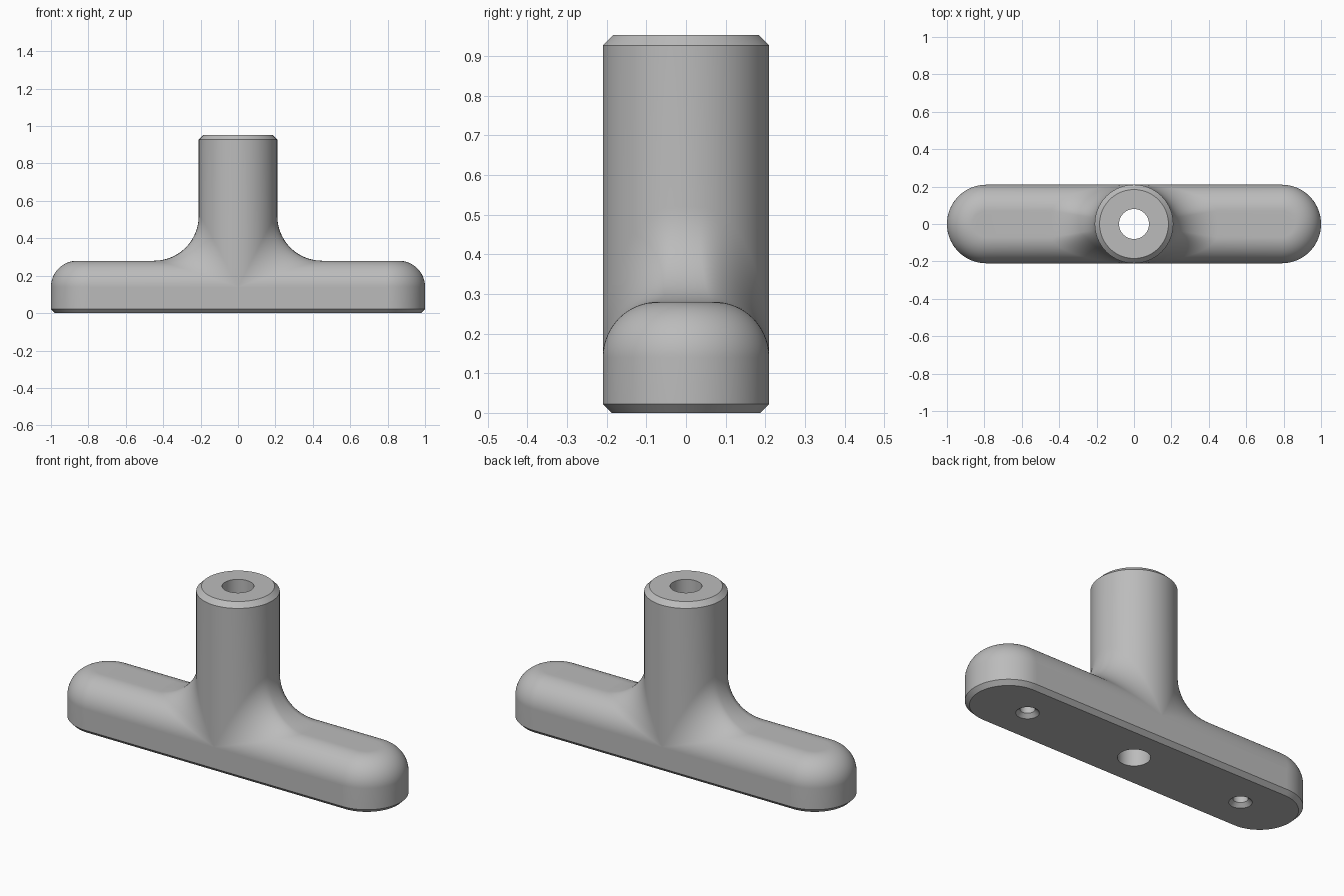
import bpy, bmesh
from math import sin, cos, pi, sqrt, asin, copysign
from mathutils import Vector

if "Cube" in bpy.data.objects:
    bpy.data.objects.remove(bpy.data.objects["Cube"])

RAD = 0.21        # stem radius and half width of the bar
END = 0.79        # centre of the rounded bar ends
ROUND = 0.14      # top edge rounding of the bar
SPRING = 0.14     # height where that rounding starts
FLAT = RAD - ROUND
BLEND = 0.24      # fillet between stem and bar
TOP, CHAMFER, FOOT = 0.953, 0.026, 0.022
ARC_STEPS, CAP_STEPS = 20, 48

metal = bpy.data.materials.new("grey_metal")
metal.use_nodes = True
grey = (0.5, 0.5, 0.5, 1)
metal.diffuse_color = grey
metal.node_tree.nodes["Principled BSDF"].inputs["Base Color"].default_value = grey


def grid(bm, rows):
    """Quads between successive rows of points."""
    verts = [[bm.verts.new(p) for p in row] for row in rows]
    for a, b in zip(verts, verts[1:]):
        for i in range(len(a) - 1):
            bm.faces.new((a[i], a[i + 1], b[i + 1], b[i]))


def finish(bm, name):
    """Weld, close the open ends and make an object."""
    bmesh.ops.remove_doubles(bm, verts=bm.verts, dist=1e-5)
    bmesh.ops.dissolve_degenerate(bm, edges=bm.edges, dist=1e-6)
    bmesh.ops.holes_fill(bm, edges=bm.edges, sides=0)
    bmesh.ops.recalc_face_normals(bm, faces=bm.faces)
    mesh = bpy.data.meshes.new(name)
    bm.to_mesh(mesh)
    bm.free()
    mesh.materials.append(metal)
    obj = bpy.data.objects.new(name, mesh)
    bpy.context.collection.objects.link(obj)
    return obj


def blend_column(t):
    """Stem edge, rolling ball fillet and bar line at angle t round the stem."""
    radial = Vector((cos(t), sin(t), 0))
    ball = radial * (RAD + BLEND)
    over = max(abs(ball.y) - FLAT, 0)
    ball.z = SPRING + sqrt(max((ROUND + BLEND) ** 2 - over ** 2, 0))
    core_y = copysign(min(abs(ball.y), FLAT), ball.y)
    to_bar = (Vector((ball.x, core_y, SPRING)) - ball).normalized()
    pts = [radial * (RAD - CHAMFER) + Vector((0, 0, TOP)),
           radial * RAD + Vector((0, 0, TOP - CHAMFER))]
    for k in range(ARC_STEPS + 1):
        pts.append(ball + BLEND * (-radial).slerp(to_bar, k / ARC_STEPS, -radial))
    pts.append(Vector((END, pts[-1].y, pts[-1].z)))
    return pts


# Stem, fillet and bar top for one half
bm = bmesh.new()
t0 = asin(FLAT / (RAD + BLEND))
half = [t0 * i / 4 for i in range(4)]
half += [t0 + (pi / 2 - t0) * i / 30 for i in range(31)]
angles = [-t for t in reversed(half[1:])] + half
columns = [blend_column(t) for t in angles]
grid(bm, columns)

# Rounded end of the bar, sharing the bar's cross-section
section = [(c[-1].y, c[-1].z) for c in columns[len(half) - 1:]]
skirt = [(RAD, SPRING), (RAD, FOOT), (RAD - FOOT, 0)]
grid(bm, [[(END + r * cos(a), r * sin(a), z) for r, z in section + skirt[1:]]
          for a in [pi * (i / CAP_STEPS - 0.5) for i in range(CAP_STEPS + 1)]])

# Straight side walls with the bottom chamfer
for side in (-1, 1):
    grid(bm, [[(0, side * r, z), (END, side * r, z)] for r, z in skirt])

# Mirror to the other half
copy = bmesh.ops.duplicate(bm, geom=bm.verts[:] + bm.edges[:] + bm.faces[:])
for v in copy["geom"]:
    if isinstance(v, bmesh.types.BMVert):
        v.co.x = -v.co.x
handle = finish(bm, "tee_handle")


def drill(name, x, profile):
    """Cut a turned hole into the handle."""
    bm = bmesh.new()
    grid(bm, [[(x + r * cos(a), r * sin(a), z)
               for a in [2 * pi * i / 48 for i in range(49)]] for r, z in profile])
    cutter = finish(bm, name)
    cutter.hide_render = True
    mod = handle.modifiers.new(name, "BOOLEAN")
    mod.operation = "DIFFERENCE"
    mod.solver = "EXACT"
    mod.object = cutter
    bpy.ops.object.modifier_apply(modifier=name)
    bpy.data.objects.remove(cutter)


bpy.ops.object.select_all(action="DESELECT")
handle.select_set(True)
bpy.context.view_layer.objects.active = handle

# Through bore and two countersunk blind screw holes
drill("bore", 0, [(0.08, -0.1), (0.08, 1.1)])
for x in (-END + 0.12, END - 0.12):
    drill("screw_hole", x, [(0.077, -0.02), (0.037, 0.02), (0.037, 0.2)])

bpy.ops.object.shade_smooth_by_angle(angle=0.5)
